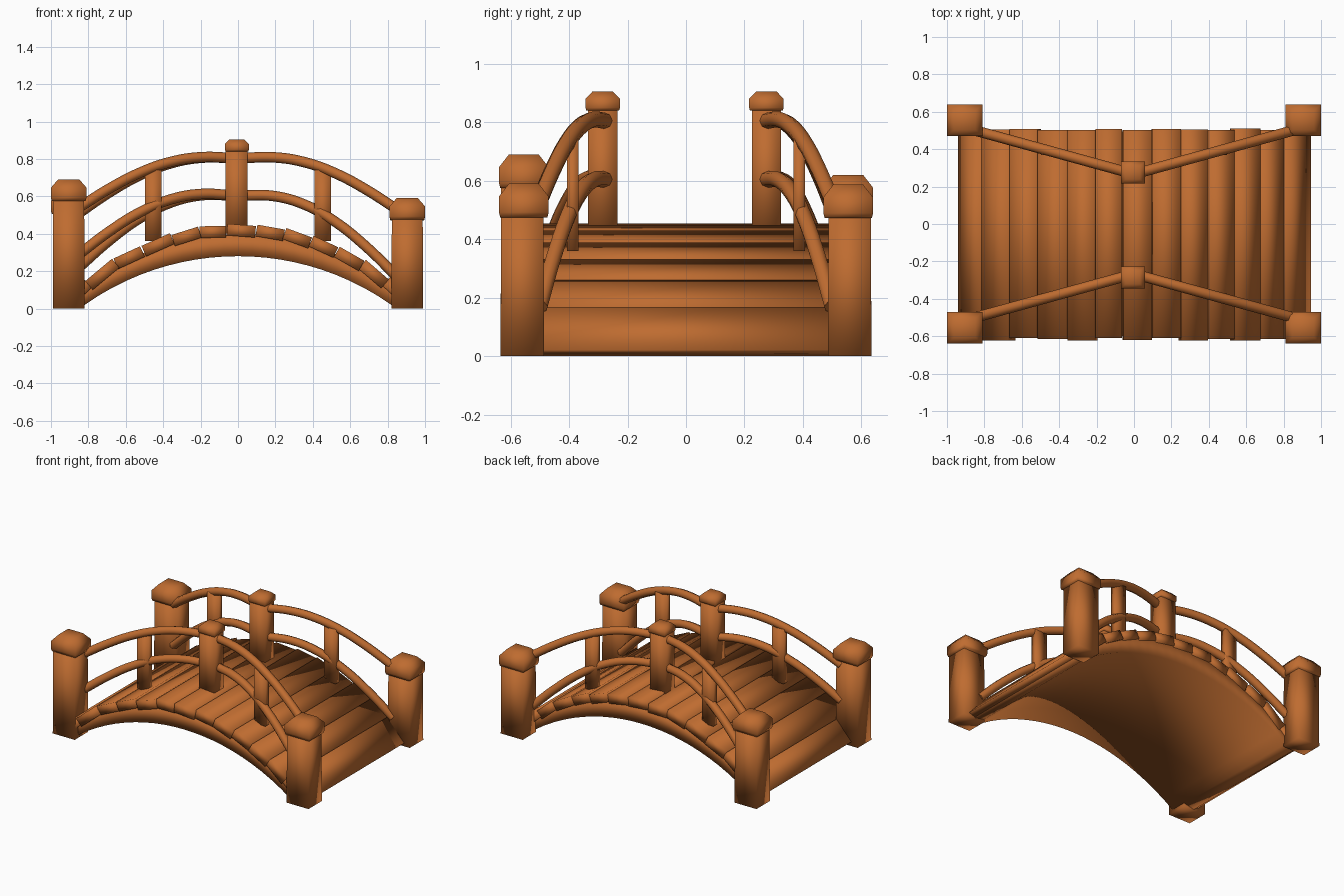
import bpy, bmesh, math, random
from mathutils import Vector

random.seed(4)
if "Cube" in bpy.data.objects:
    bpy.data.objects.remove(bpy.data.objects["Cube"])

# Single wood colour
wood = bpy.data.materials.new("warm_brown_wood")
wood.use_nodes = True
colour = (0.52, 0.15, 0.03, 1)
wood.diffuse_color = colour
wood.node_tree.nodes["Principled BSDF"].inputs["Base Color"].default_value = colour


def loft(name, rings):
    """Join equal rings of points into one closed, smooth-shaded solid."""
    bm = bmesh.new()
    loops = [[bm.verts.new(p) for p in ring] for ring in rings]
    for a, b in zip(loops, loops[1:]):
        for i in range(len(a)):
            j = (i + 1) % len(a)
            bm.faces.new((a[i], a[j], b[j], b[i]))
    bm.faces.new(loops[0][::-1])
    bm.faces.new(loops[-1])
    bmesh.ops.recalc_face_normals(bm, faces=bm.faces)
    for f in bm.faces:
        f.smooth = True
    mesh = bpy.data.meshes.new(name)
    bm.to_mesh(mesh)
    bm.free()
    mesh.materials.append(wood)
    obj = bpy.data.objects.new(name, mesh)
    bpy.context.collection.objects.link(obj)
    return obj


def stack(name, x, y, wx, wy, levels):
    """Square column from (scale, height) levels."""
    corners = [(-1, -1), (1, -1), (1, 1), (-1, 1)]
    loft(name, [[(x + u * s * wx / 2, y + v * s * wy / 2, z) for u, v in corners]
                for s, z in levels])


def cap(name, x, y, w, d, z, h):
    stack(name, x, y, w, d, [(0.95, z), (1, z + 0.15 * h), (1, z + 0.62 * h), (0.6, z + h)])


def rail(name, points):
    """Round bar along a smooth path."""
    curve = bpy.data.curves.new(name, "CURVE")
    curve.dimensions = "3D"
    curve.bevel_depth = 0.028
    curve.bevel_resolution = 2
    curve.use_fill_caps = True
    curve.resolution_u = 6
    spline = curve.splines.new("BEZIER")
    spline.bezier_points.add(len(points) - 1)
    for bp, p in zip(spline.bezier_points, points):
        bp.co = p
        bp.handle_left_type = bp.handle_right_type = "AUTO"
    spline.use_smooth = True
    curve.materials.append(wood)
    obj = bpy.data.objects.new(name, curve)
    bpy.context.collection.objects.link(obj)
    bpy.ops.object.select_all(action="DESELECT")
    obj.select_set(True)
    bpy.context.view_layer.objects.active = obj
    bpy.ops.object.convert(target="MESH")
    bpy.ops.object.shade_smooth_by_angle(angle=math.radians(50))


def arc(x, top, radius):
    return top - radius + math.sqrt(radius * radius - x * x)


# Arched slab under the planks
rings = []
for i in range(25):
    x = -0.9 + 1.8 * i / 24
    hi, lo = arc(x, 0.395, 1.36), max(0.0, arc(x, 0.28, 1.423))
    rings.append([(x, -0.6, lo), (x, 0.495, lo), (x, 0.495, hi), (x, -0.6, hi)])
loft("arched_slab", rings)

# Planks laid across the arch
edges = [-0.945, -0.82, -0.67, -0.52, -0.36, -0.21, -0.06, 0.1, 0.255, 0.4, 0.54, 0.68, 0.81, 0.95]
for n, (x0, x1) in enumerate(zip(edges, edges[1:])):
    a = Vector((x0 + 0.004, 0, arc(x0, 0.45, 1.28)))
    b = Vector((x1 - 0.004, 0, arc(x1, 0.45, 1.28)))
    tilt = random.uniform(-0.008, 0.008)
    a.z += tilt
    b.z -= tilt
    along = (b - a).normalized()
    down = Vector((along.z, 0, -along.x)) * 0.062
    section = [a, b, b + down, a + down]
    ends = (-0.615 + random.uniform(-0.01, 0.01), 0.505 + random.uniform(-0.005, 0.005))
    loft(f"plank_{n + 1}", [[(p.x, y, max(0.005, p.z)) for p in section] for y in ends])

# Middle posts with caps
for side, y in (("front", -0.285), ("back", 0.275)):
    stack(f"{side}_middle_post", -0.008, y, 0.12, 0.1, [(1, 0.4), (1, 0.85)])
    cap(f"{side}_middle_cap", -0.006, y, 0.128, 0.118, 0.84, 0.065)

# Corner posts, rails and balusters; values are post top and rail end heights
corners = {
    "front_right": (-1, -1, 0.69, 0.54, 0.29),
    "front_left": (1, -1, 0.59, 0.53, 0.17),
    "back_right": (-1, 1, 0.62, 0.51, 0.22),
    "back_left": (1, 1, 0.587, 0.53, 0.17),
}
for name, (sx, sy, top, upper, lower) in corners.items():
    stack(f"{name}_post", sx * 0.905, sy * 0.56, 0.165, 0.145, [(1.03, 0), (1, top - 0.1)])
    cap(f"{name}_cap", sx * 0.905, sy * 0.555, 0.19, 0.17, top - 0.115, 0.115)

    def on_rail(t, z, y_end=0.5):
        return (sx * (0.03 + 0.82 * t), sy * (0.275 + (y_end - 0.275) * t), z)

    # Each rail bows upward between the middle and corner posts
    for label, start, end, bow in (("upper", 0.805, upper, 0.055), ("lower", 0.605, lower, 0.07)):
        path = []
        for i in range(6):
            t = i / 5
            drop = (start - end) * (0.35 * t + 0.65 * t * t)
            path.append(on_rail(t, start - drop + bow * math.sin(math.pi * t) * (1 - 0.4 * t)))
        rail(f"{name}_{label}_rail", path)

    # Flat baluster halfway along
    stack(f"{name}_baluster", sx * 0.453, sy * 0.388, 0.09, 0.04, [(1, 0.36), (1, 0.74)])
